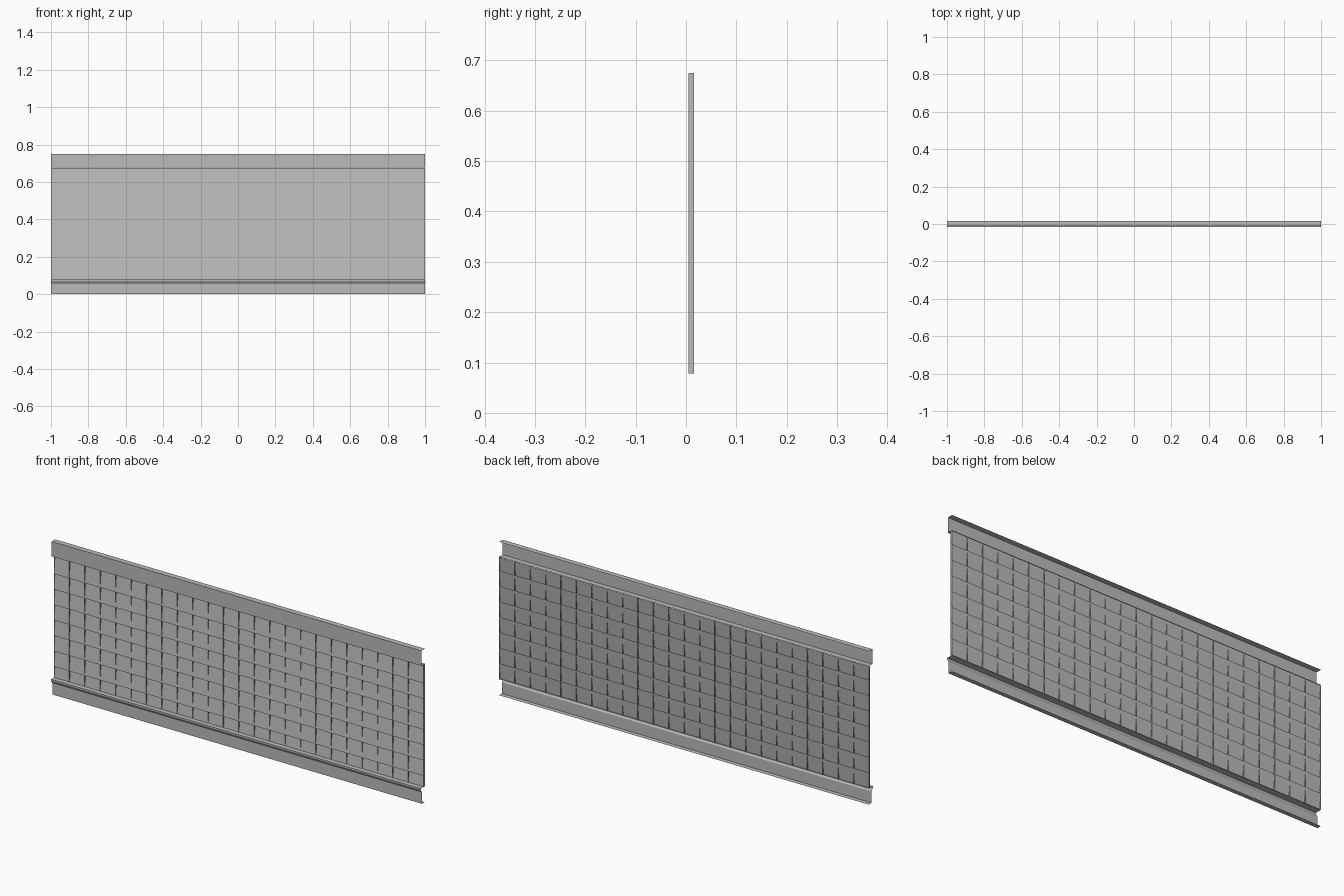
import bpy

cube = bpy.data.objects.get("Cube")
if cube:
    bpy.data.objects.remove(cube, do_unlink=True)

steel = bpy.data.materials.new("grey_steel")
steel.use_nodes = True
steel.diffuse_color = (0.5, 0.5, 0.5, 1)
steel.node_tree.nodes["Principled BSDF"].inputs["Base Color"].default_value = (0.5, 0.5, 0.5, 1)

HALF = 1.0                    # half length of the panel
FRONT, BACK = 0.005, 0.016    # depth range of the louvre grid
BOTTOM, TOP = 0.078, 0.675    # height range of the louvre grid
COLUMNS, ROWS = 24, 8
PITCH, SLAT = 0.0755, 0.10


def sheet_object(name, verts, faces):
    mesh = bpy.data.meshes.new(name)
    mesh.from_pydata(verts, [], faces)
    mesh.materials.append(steel)
    obj = bpy.data.objects.new(name, mesh)
    bpy.context.collection.objects.link(obj)
    return obj


def extrude_profile(name, profile):
    """Sweep an open (y, z) profile along x as a thin folded sheet."""
    n = len(profile)
    verts = [(x, y, z) for x in (-HALF, HALF) for y, z in profile]
    faces = [(i, n + i, n + i + 1, i + 1) for i in range(n - 1)]
    return sheet_object(name, verts, faces)


# Folded top rail: rear flange, web and lip over the grid
extrude_profile("top_rail", [(BACK, 0.75), (-0.011, 0.75), (-0.011, 0.677), (BACK, 0.677)])

# Folded bottom rail: foot flange, web, drip nose and sill
extrude_profile("bottom_rail", [(BACK, 0), (-0.006, 0), (-0.006, 0.055),
                                (-0.016, 0.071), (-0.016, 0.078), (BACK, 0.078)])

# Overlapping sloped slats, leaning back at the top, trimmed to the grid
for row in range(ROWS):
    low = 0.057 + row * PITCH
    ends = []
    for z in (max(low, BOTTOM), min(low + SLAT, TOP)):
        ends.append((FRONT + (BACK - FRONT) * (z - low) / SLAT, z))
    extrude_profile(f"slat_{row + 1}", ends)

# Thin upright fins dividing the slats into cells
verts, faces = [], []
for col in range(COLUMNS + 1):
    x = -HALF + 2 * HALF * col / COLUMNS
    k = len(verts)
    verts += [(x, FRONT, BOTTOM), (x, BACK, BOTTOM), (x, BACK, TOP), (x, FRONT, TOP)]
    faces.append((k, k + 1, k + 2, k + 3))
sheet_object("upright_fins", verts, faces)
